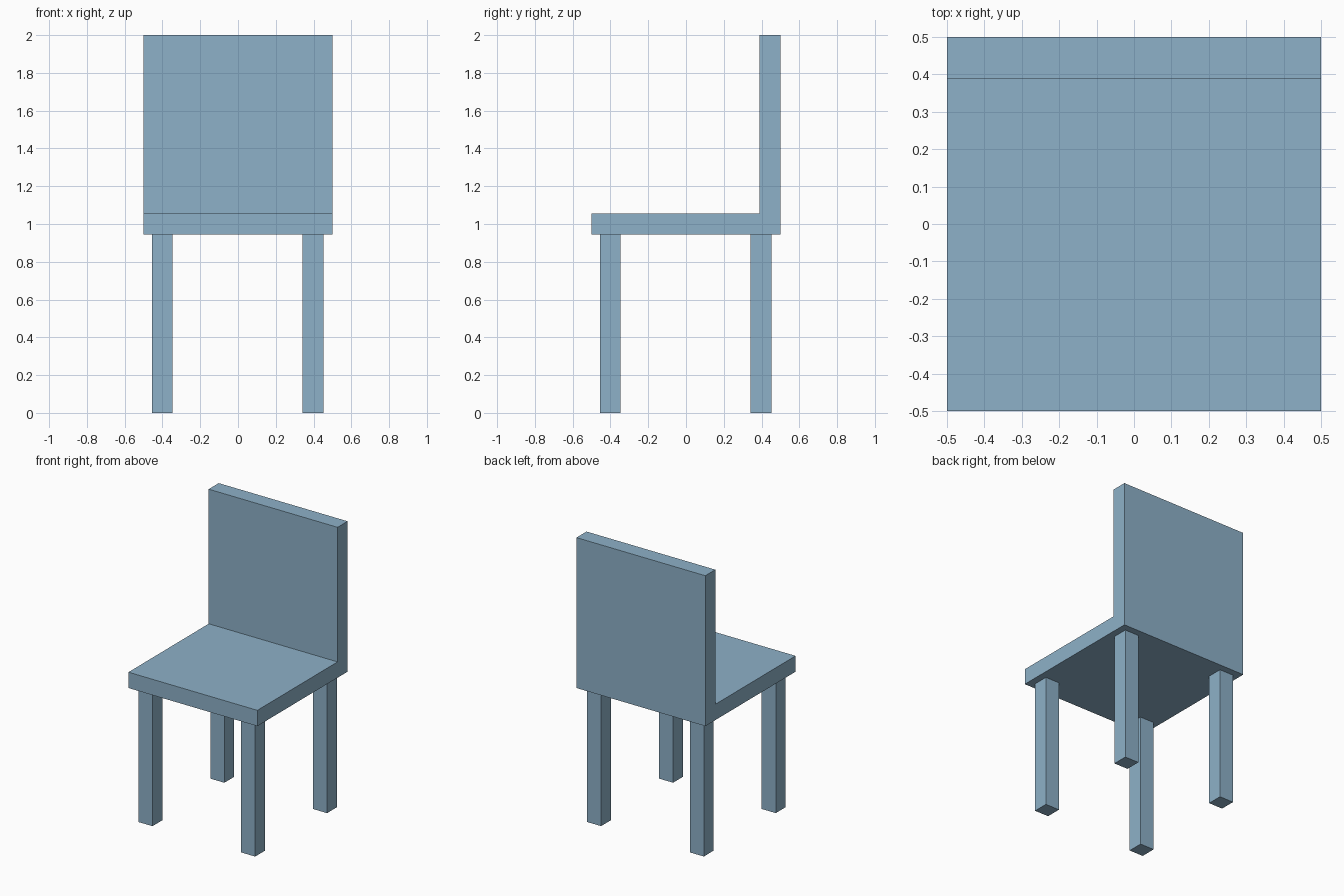
import bpy, bmesh

if "Cube" in bpy.data.objects:
    bpy.data.objects.remove(bpy.data.objects["Cube"])

# Blue-grey paint shared by all parts
paint = bpy.data.materials.new("blue_grey")
paint.diffuse_color = (0.27, 0.44, 0.58, 1.0)
paint.use_nodes = True
paint.node_tree.nodes["Principled BSDF"].inputs["Base Color"].default_value = paint.diffuse_color


def make_prism(name, profile, x0, x1):
    """Extrude a closed (y, z) profile from x0 to x1."""
    bm = bmesh.new()
    face = bm.faces.new([bm.verts.new((x0, y, z)) for y, z in profile])
    ext = bmesh.ops.extrude_face_region(bm, geom=[face])
    moved = [g for g in ext["geom"] if isinstance(g, bmesh.types.BMVert)]
    bmesh.ops.translate(bm, verts=moved, vec=(x1 - x0, 0, 0))
    bmesh.ops.recalc_face_normals(bm, faces=bm.faces)
    mesh = bpy.data.meshes.new(name)
    bm.to_mesh(mesh)
    bm.free()
    mesh.materials.append(paint)
    obj = bpy.data.objects.new(name, mesh)
    bpy.context.collection.objects.link(obj)
    return obj


SEAT_BOTTOM, SEAT_TOP = 0.945, 1.056
LEG = 0.0545  # half width of a leg

# Seat and backrest: one continuous L-shaped slab
make_prism("seat_and_backrest", [
    (-0.5, SEAT_BOTTOM), (0.5, SEAT_BOTTOM), (0.5, 2.0),
    (0.389, 2.0), (0.389, SEAT_TOP), (-0.5, SEAT_TOP)], -0.5, 0.5)

# Four square legs
for side, x in (("left", -0.4), ("right", 0.397)):
    for end, y in (("front", -0.4), ("back", 0.397)):
        make_prism(f"{end}_{side}_leg", [
            (y - LEG, 0), (y + LEG, 0),
            (y + LEG, SEAT_BOTTOM), (y - LEG, SEAT_BOTTOM)], x - LEG, x + LEG)
